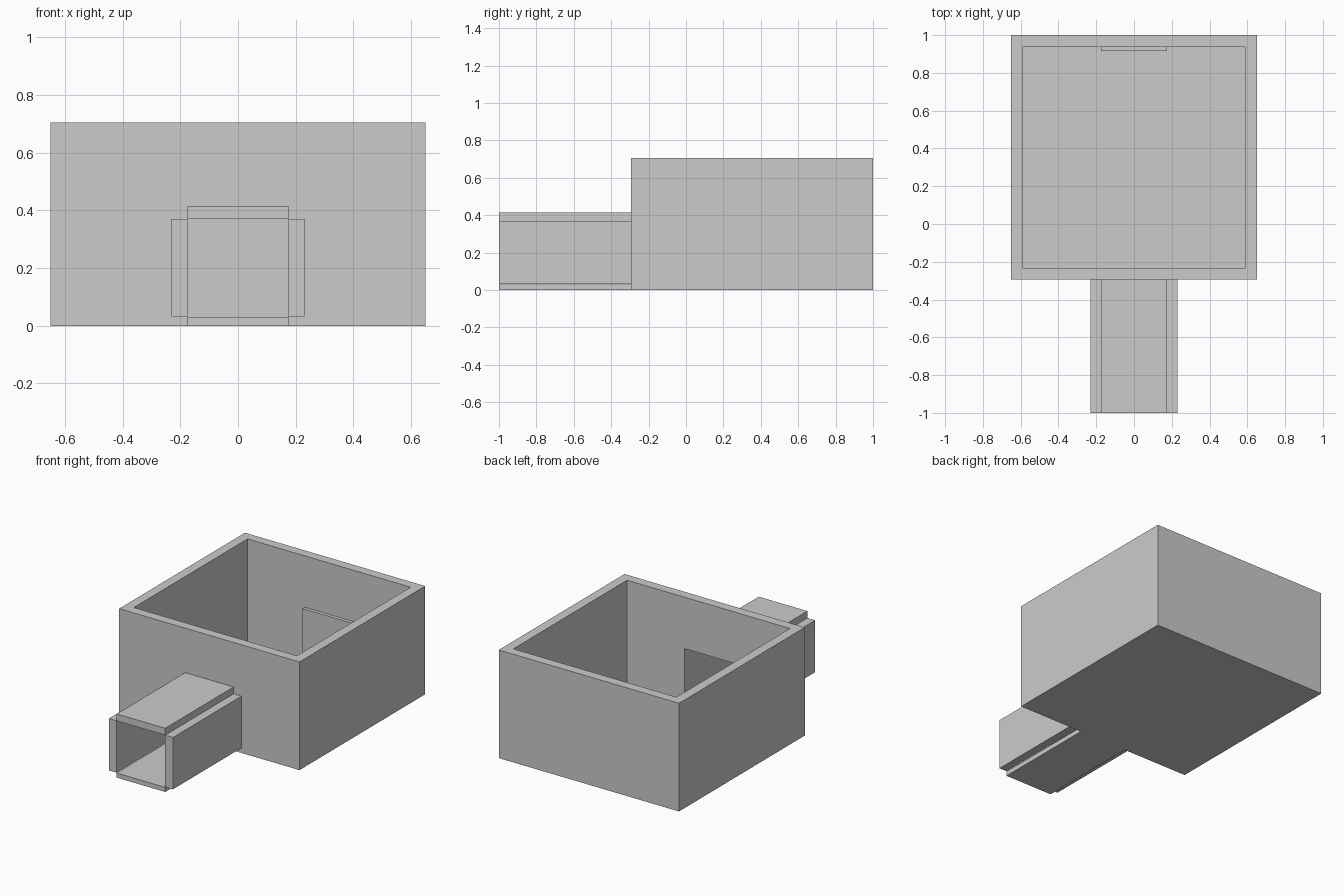
import bpy

if "Cube" in bpy.data.objects:
    bpy.data.objects.remove(bpy.data.objects["Cube"])


def box(name, x, y, z):
    """Axis-aligned box from (min, max) ranges."""
    bpy.ops.mesh.primitive_cube_add(size=1, location=[sum(r) / 2 for r in (x, y, z)])
    ob = bpy.context.object
    ob.name = name
    ob.scale = [r[1] - r[0] for r in (x, y, z)]
    bpy.ops.object.transform_apply(location=True, rotation=True, scale=True)
    return ob


def cut(target, cutter):
    mod = target.modifiers.new("cut", 'BOOLEAN')
    mod.operation = 'DIFFERENCE'
    mod.solver = 'EXACT'
    mod.object = cutter
    bpy.context.view_layer.objects.active = target
    bpy.ops.object.modifier_apply(modifier=mod.name)
    bpy.data.objects.remove(cutter, do_unlink=True)


FLOOR, DOOR_TOP, HALF = 0.03, 0.37, 0.175
FRONT = -0.295

# Open-topped room with a doorway in the front wall
room = box("room", (-0.65, 0.65), (FRONT, 1.0), (0, 0.705))
cut(room, box("room_hollow", (-0.588, 0.588), (-0.233, 0.938), (FLOOR, 1.0)))
cut(room, box("doorway", (-HALF, HALF), (-0.5, 0.0), (FLOOR, DOOR_TOP)))

# Door panel on the inside of the back wall
box("door_panel", (-HALF, HALF), (0.915, 0.938), (FLOOR, DOOR_TOP))

# Entrance corridor made of four slabs
run = (-1.0, FRONT)
box("corridor_floor", (-HALF, HALF), run, (0, FLOOR))
box("corridor_roof", (-HALF, HALF), run, (DOOR_TOP, 0.415))
for side, x in (("left", (-0.231, -HALF)), ("right", (HALF, 0.231))):
    box(f"corridor_wall_{side}", x, run, (FLOOR + 0.002, DOOR_TOP))
